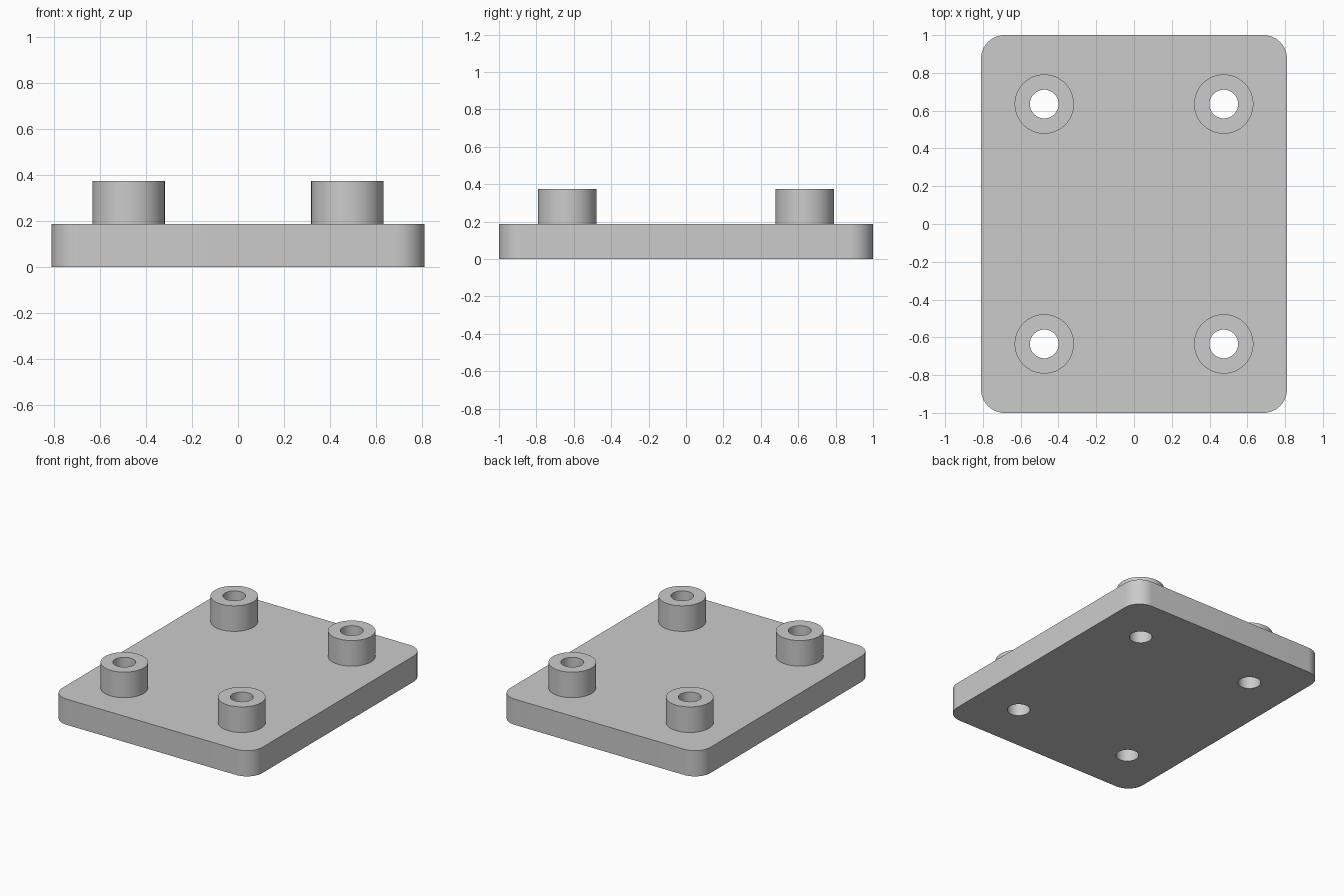
import bpy, bmesh, math
from mathutils import Vector

cube = bpy.data.objects.get("Cube")
if cube:
    bpy.data.objects.remove(cube, do_unlink=True)

HALF_X, HALF_Y, PLATE_TOP, BOSS_TOP = 0.81, 1.0, 0.188, 0.375
CORNER_R, BOSS_R, HOLE_R = 0.125, 0.157, 0.076
SEGMENTS = 64
CENTRES = [(x, y) for x in (-0.475, 0.475) for y in (-0.635, 0.635)]

grey = bpy.data.materials.new("light grey")
grey.use_nodes = True
colour = (0.6, 0.6, 0.6, 1)
grey.diffuse_color = colour
grey.node_tree.nodes["Principled BSDF"].inputs["Base Color"].default_value = colour


def make_object(name, bm):
    bmesh.ops.recalc_face_normals(bm, faces=bm.faces)
    mesh = bpy.data.meshes.new(name)
    bm.to_mesh(mesh)
    bm.free()
    mesh.materials.append(grey)
    obj = bpy.data.objects.new(name, mesh)
    bpy.context.collection.objects.link(obj)
    return obj


def activate(obj):
    bpy.ops.object.select_all(action="DESELECT")
    obj.select_set(True)
    bpy.context.view_layer.objects.active = obj


def lathe(bm, profile, x, y):
    """Turn a (radius, height) profile about a vertical axis at x, y."""
    verts = [bm.verts.new((x + r, y, z)) for r, z in profile]
    edges = [bm.edges.new(pair) for pair in zip(verts, verts[1:])]
    bmesh.ops.spin(bm, geom=verts + edges, cent=(x, y, 0), axis=(0, 0, 1),
                   angle=math.tau, steps=SEGMENTS, use_merge=True)
    bmesh.ops.remove_doubles(bm, verts=bm.verts, dist=0.0001)


# Base plate with rounded vertical corners
bm = bmesh.new()
bmesh.ops.create_cube(bm, size=1)
bmesh.ops.scale(bm, vec=(2 * HALF_X, 2 * HALF_Y, PLATE_TOP), verts=bm.verts)
bmesh.ops.translate(bm, vec=(0, 0, PLATE_TOP / 2), verts=bm.verts)
uprights = [e for e in bm.edges
            if abs(e.verts[0].co.z - e.verts[1].co.z) > PLATE_TOP / 2]
bmesh.ops.bevel(bm, geom=uprights, offset=CORNER_R, segments=16,
                profile=0.5, affect="EDGES")
plate = make_object("base_plate", bm)

# Screw holes through the plate
bm = bmesh.new()
for x, y in CENTRES:
    lathe(bm, [(0, -0.1), (HOLE_R, -0.1), (HOLE_R, 0.5), (0, 0.5)], x, y)
cutter = make_object("hole_cutter", bm)
cutter.hide_render = True
cut = plate.modifiers.new("holes", "BOOLEAN")
cut.operation, cut.solver, cut.object = "DIFFERENCE", "EXACT", cutter
activate(plate)
bpy.ops.object.modifier_apply(modifier=cut.name)
bpy.data.objects.remove(cutter, do_unlink=True)

# Hollow standoffs, open where they join the plate
parts = [plate]
for x, y in CENTRES:
    bm = bmesh.new()
    lathe(bm, [(BOSS_R, PLATE_TOP), (BOSS_R, BOSS_TOP),
               (HOLE_R, BOSS_TOP), (HOLE_R, PLATE_TOP)], x, y)
    name = ("back" if y > 0 else "front") + ("_left" if x > 0 else "_right")
    parts.append(make_object(name + "_standoff", bm))

for part in parts:
    activate(part)
    bpy.ops.object.shade_smooth_by_angle(angle=math.radians(30))
